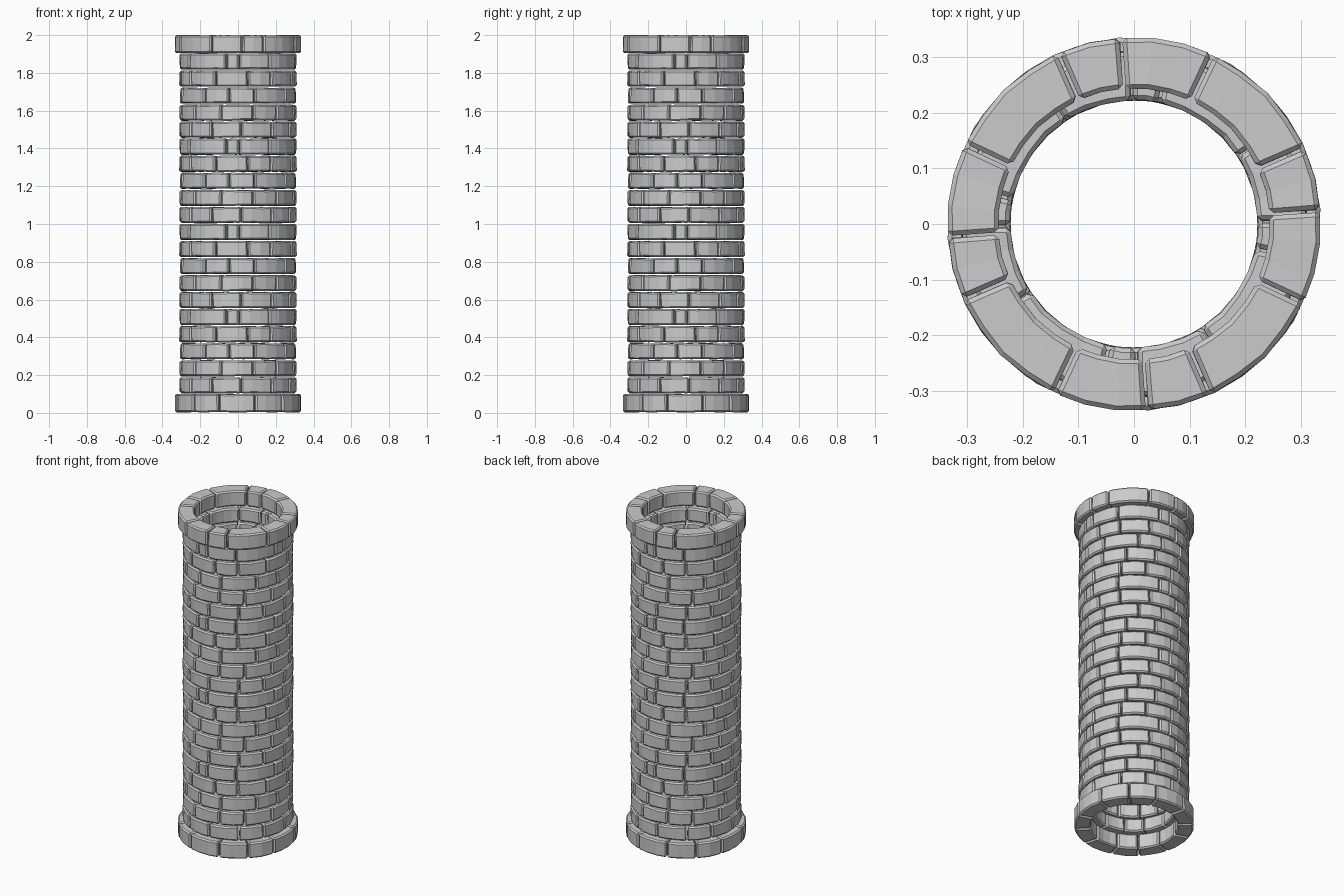
import bpy, bmesh, random
from math import radians, sin, cos, pi
from mathutils import Matrix

if "Cube" in bpy.data.objects:
    bpy.data.objects.remove(bpy.data.objects["Cube"])

GAP = 0.005      # mortar gap between stones
BEVEL = 0.008    # chipped edge width


def add_stone(bm, a0, a1, r_in, r_out, z0, z1, rng, rough):
    """Curved stone block between two angles (degrees), with uneven outer corners."""
    n = max(2, round((a1 - a0) / 11))
    rows = []
    for i in range(n + 1):
        a = radians(a0 + (a1 - a0) * i / n)
        # keep the joint gap parallel-sided by shifting the end sections
        s = GAP / 2 if i == 0 else -GAP / 2 if i == n else 0
        row = []
        for r, z, up in ((r_in, z0, 1), (r_out, z0, 1), (r_out, z1, -1), (r_in, z1, -1)):
            outer = r == r_out
            rr = r - rng.random() * rough if outer else r + rng.random() * rough * 0.4
            zz = z + up * rng.random() * rough * 0.6
            t = a + (s + (rng.uniform(-1, 1) * rough * 0.3 if s else 0)) / r
            row.append(bm.verts.new((rr * cos(t), rr * sin(t), zz)))
        rows.append(row)
    for p, q in zip(rows, rows[1:]):
        for k in range(4):
            m = (k + 1) % 4
            bm.faces.new((p[k], p[m], q[m], q[k]))
    bm.faces.new(rows[0])
    bm.faces.new(rows[-1][::-1])


def make_course(name, joints, r_in, r_out, z0, z1, seed, rough):
    """Ring of stones: a quarter pattern of joints, repeated four times."""
    rng = random.Random(seed)
    bm = bmesh.new()
    ends = joints[1:] + [joints[0] + 90]
    for a0, a1 in zip(joints, ends):
        add_stone(bm, a0 - 90, a1 - 90, r_in, r_out, z0, z1, rng, rough)
    bmesh.ops.recalc_face_normals(bm, faces=bm.faces[:])
    sharp = [e for e in bm.edges if e.calc_face_angle(0) > radians(45)]
    bmesh.ops.bevel(bm, geom=sharp, offset=BEVEL, segments=1, profile=0.5,
                    affect='EDGES', clamp_overlap=True)
    quarter = bm.verts[:] + bm.edges[:] + bm.faces[:]
    for k in range(1, 4):
        new = bmesh.ops.duplicate(bm, geom=quarter)["geom"]
        bmesh.ops.rotate(bm, verts=[v for v in new if isinstance(v, bmesh.types.BMVert)],
                         matrix=Matrix.Rotation(k * pi / 2, 3, 'Z'))
    mesh = bpy.data.meshes.new(name)
    bm.to_mesh(mesh)
    bm.free()
    bpy.context.collection.objects.link(bpy.data.objects.new(name, mesh))


# wide base and cap rings
make_course("base_ring", [-18, 16, 45], 0.243, 0.336, 0.003, 0.100, 11, 0.003)
make_course("cap_ring", [-25, 4, 24], 0.243, 0.336, 1.905, 2.0, 12, 0.003)

# shaft courses from the top down, five joint patterns repeating
patterns = [[-12, 1, 33], [-23, 10, 35], [-35, -9, 17], [-48, -17, 15], [-27, 3, 36]]
PITCH = 0.09025
for i in range(20):
    top = 1.904 - i * PITCH
    make_course(f"shaft_course_{i + 1:02d}", patterns[i % 5], 0.221, 0.312,
                top - PITCH + 0.003, top, 20 + i % 5, 0.007)
